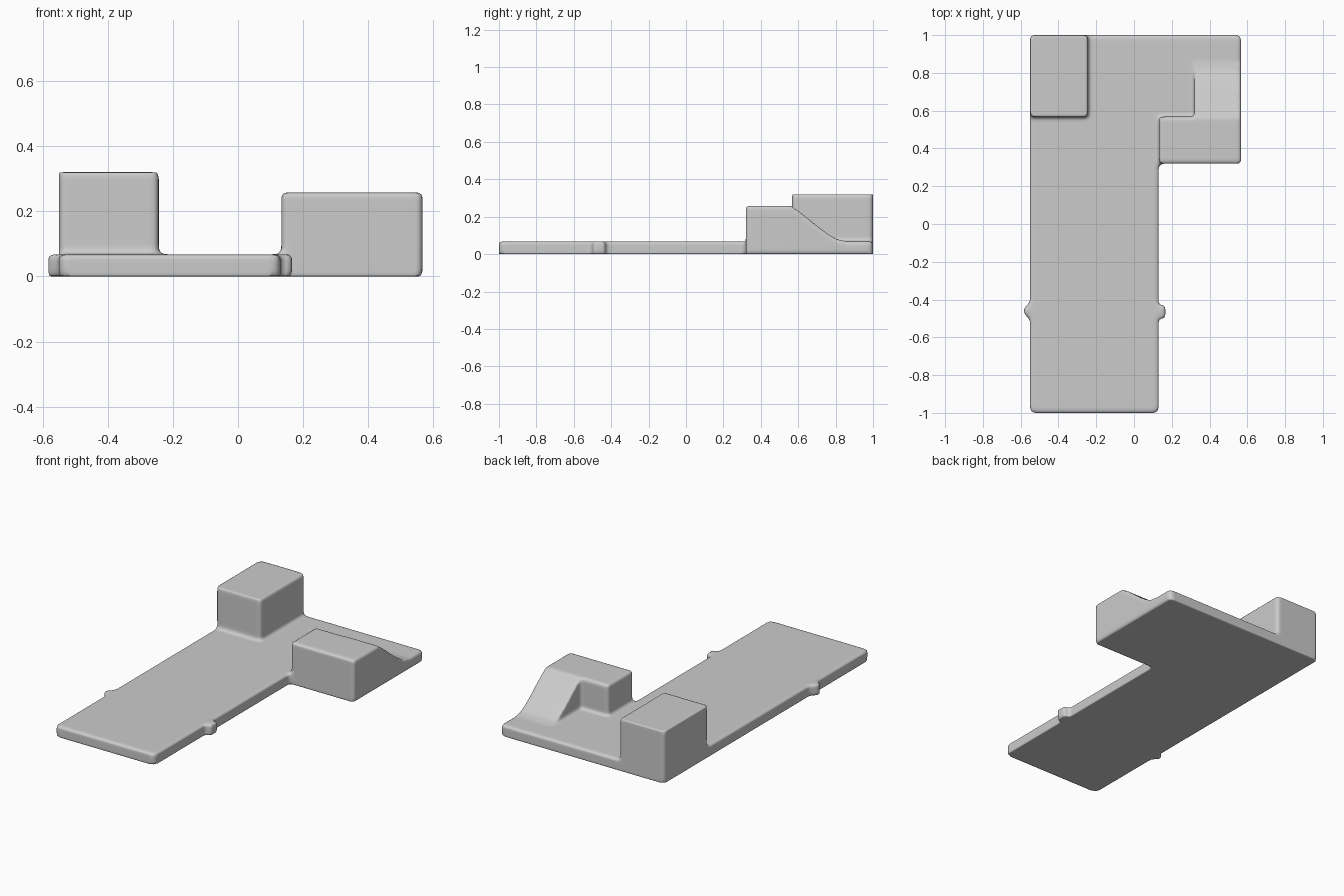
import bpy, bmesh

if "Cube" in bpy.data.objects:
    bpy.data.objects.remove(bpy.data.objects["Cube"])

parts = []


def prism(name, outline, lo, hi, axis='z', radius=0.0):
    """Extrude a 2D outline along z (outline in x,y) or along x (outline in y,z)."""
    bm = bmesh.new()
    place = (lambda p, h: (p[0], p[1], h)) if axis == 'z' else (lambda p, h: (h, p[0], p[1]))
    low = [bm.verts.new(place(p, lo)) for p in outline]
    high = [bm.verts.new(place(p, hi)) for p in outline]
    bm.faces.new(low)
    bm.faces.new(high)
    sides = []
    n = len(outline)
    for i in range(n):
        j = (i + 1) % n
        bm.faces.new((low[i], low[j], high[j], high[i]))
        sides.append(bm.edges.get((low[i], high[i])))
    bmesh.ops.recalc_face_normals(bm, faces=bm.faces[:])
    if radius:
        bmesh.ops.bevel(bm, geom=sides, offset=radius, segments=4, profile=0.5, affect='EDGES')
    bmesh.ops.triangulate(bm, faces=[f for f in bm.faces if len(f.verts) > 4])
    mesh = bpy.data.meshes.new(name)
    bm.to_mesh(mesh)
    bm.free()
    obj = bpy.data.objects.new(name, mesh)
    bpy.context.collection.objects.link(obj)
    parts.append(obj)
    return obj


def rect(x0, x1, y0, y1):
    return [(x0, y0), (x1, y0), (x1, y1), (x0, y1)]


TOP = 0.068

# L-shaped floor plate
prism("floor_plate", [(-0.55, -1.0), (0.13, -1.0), (0.13, 0.32), (0.567, 0.32),
                      (0.567, 1.0), (-0.55, 1.0)], 0.0, TOP, radius=0.025)

# Tall block in the back left corner
prism("tall_block", rect(-0.55, -0.243, 0.567, 1.0), 0.0, 0.32, radius=0.018)

# Low block on the right
prism("low_block", rect(0.133, 0.567, 0.32, 0.568), 0.0, 0.258, radius=0.012)

# Ramp running from the low block down to the plate
prism("ramp", [(0.4, 0.0), (0.9, 0.0), (0.9, 0.06), (0.86, 0.068), (0.81, 0.078),
               (0.77, 0.1), (0.72, 0.135), (0.64, 0.2), (0.595, 0.235),
               (0.56, 0.252), (0.52, 0.258), (0.4, 0.258)], 0.32, 0.567, axis='x')

# Small side tabs on the long arm
prism("left_tab", [(-0.5, -0.52), (-0.5, -0.4), (-0.55, -0.41),
                   (-0.583, -0.45), (-0.583, -0.47), (-0.55, -0.51)], 0.0, TOP)
prism("right_tab", rect(0.08, 0.166, -0.5, -0.43), 0.0, TOP, radius=0.01)

# Fuse the parts into one soft-edged solid
bpy.ops.object.select_all(action='DESELECT')
for p in parts:
    p.select_set(True)
bpy.context.view_layer.objects.active = parts[0]
bpy.ops.object.join()
body = bpy.context.view_layer.objects.active
body.name = "stepped_platform"

fuse = body.modifiers.new("fuse", 'REMESH')
fuse.mode = 'VOXEL'
fuse.voxel_size = 0.01
fuse.use_smooth_shade = True

soften = body.modifiers.new("soften", 'SMOOTH')
soften.factor = 0.5
soften.iterations = 5
